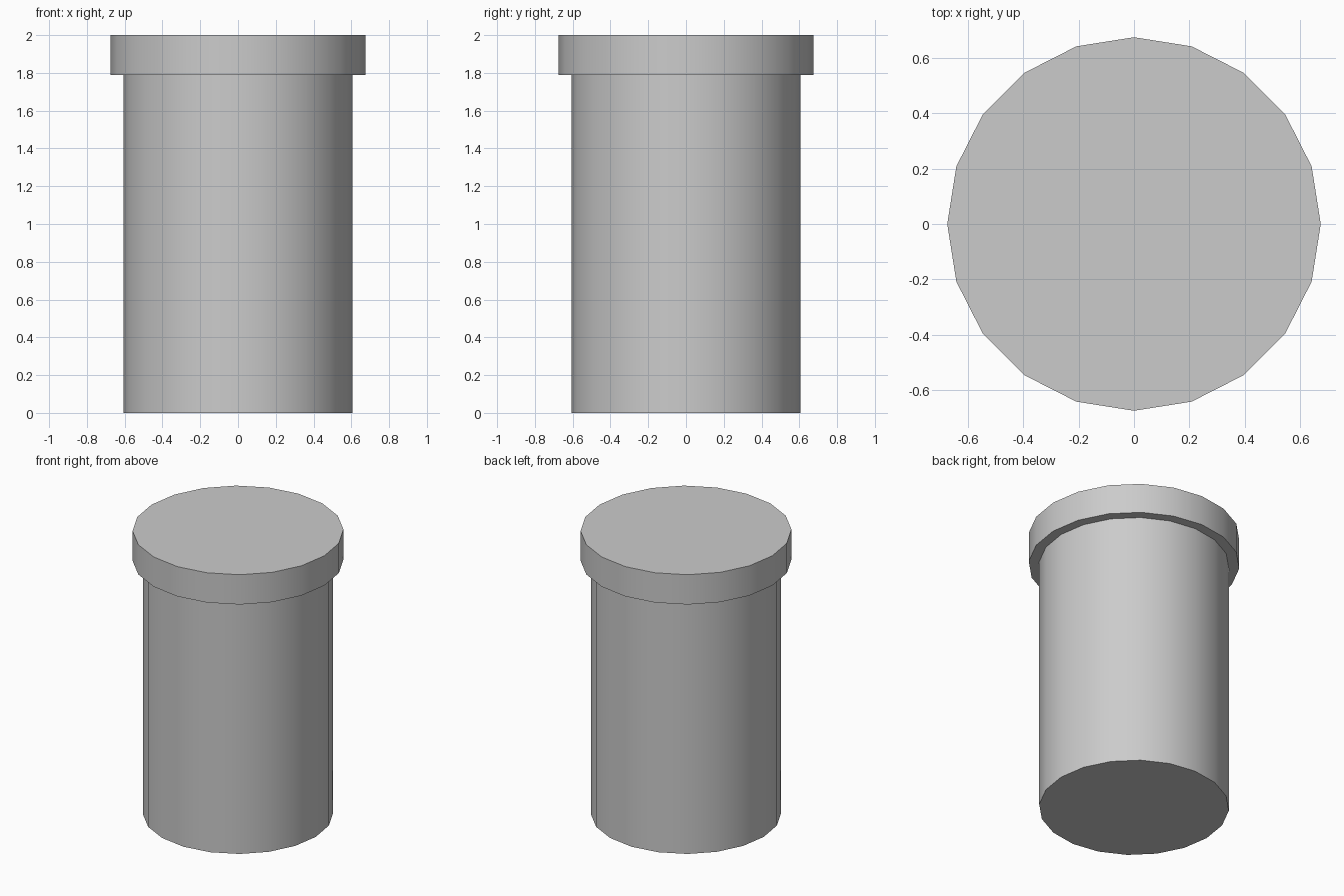
import bpy
import math

if "Cube" in bpy.data.objects:
    bpy.data.objects.remove(bpy.data.objects["Cube"])

SIDES = 20


def cylinder(name, radius, z0, z1):
    bpy.ops.mesh.primitive_cylinder_add(vertices=SIDES, radius=radius, depth=z1 - z0,
                                        location=(0, 0, (z0 + z1) / 2))
    obj = bpy.context.object
    obj.name = name
    bpy.ops.object.shade_smooth_by_angle(angle=math.radians(30))
    return obj


# Tall canister body
cylinder("body", 0.607, 0.0, 1.79)

# Wider lid on top
cylinder("lid", 0.674, 1.79, 2.0)
